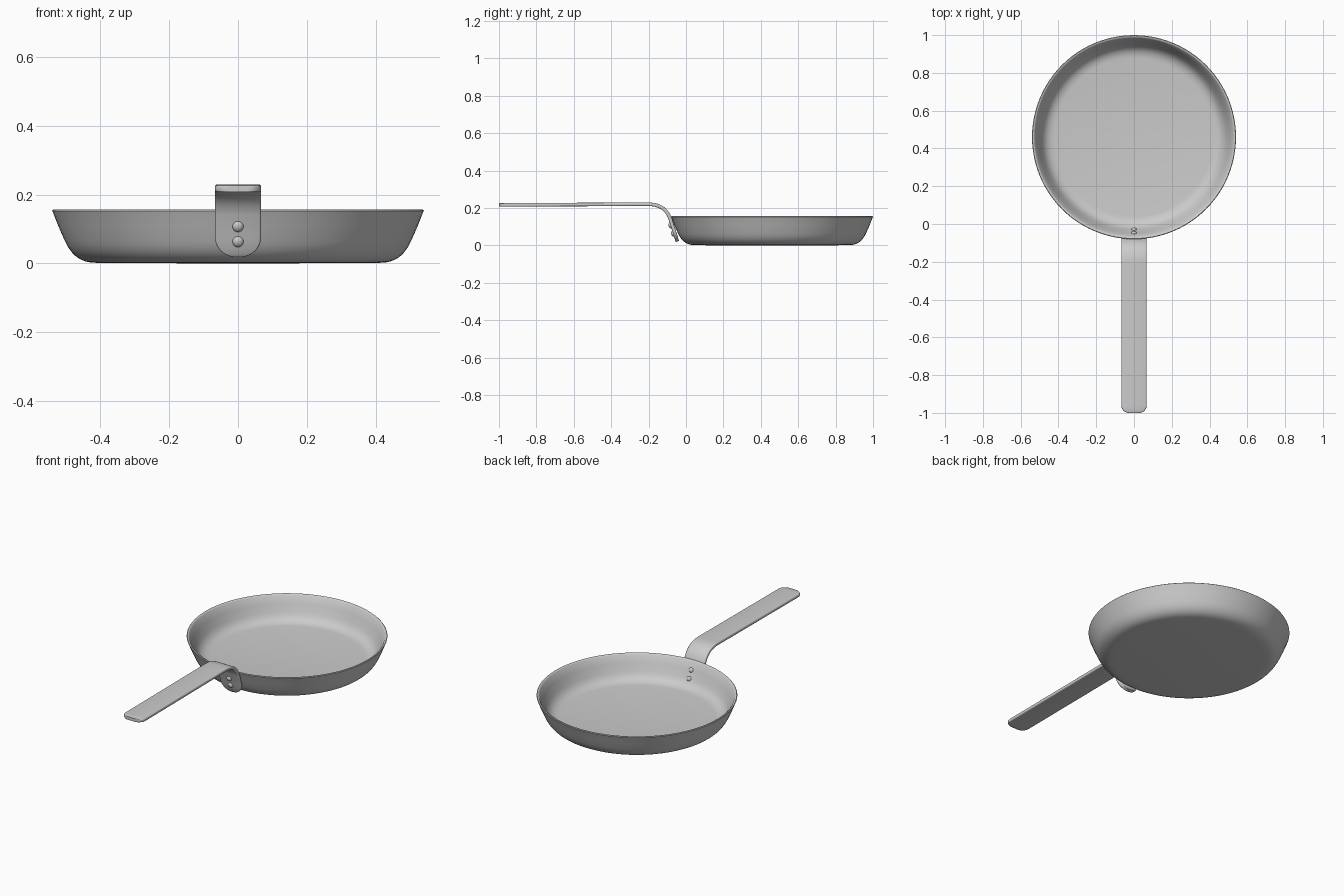
import bpy, bmesh, math
from mathutils import Vector

if "Cube" in bpy.data.objects:
    bpy.data.objects.remove(bpy.data.objects["Cube"])

PAN_Y = 0.46


def make_object(name, bm, angle=40):
    bmesh.ops.recalc_face_normals(bm, faces=bm.faces)
    me = bpy.data.meshes.new(name)
    bm.to_mesh(me)
    bm.free()
    ob = bpy.data.objects.new(name, me)
    bpy.context.collection.objects.link(ob)
    bpy.ops.object.select_all(action='DESELECT')
    ob.select_set(True)
    bpy.context.view_layer.objects.active = ob
    bpy.ops.object.shade_smooth_by_angle(angle=math.radians(angle))
    return ob


def bezier(p0, p1, p2, p3, n):
    pts = []
    for i in range(n + 1):
        t = i / n
        u = 1 - t
        pts.append(Vector(p0) * u**3 + Vector(p1) * 3 * u * u * t
                   + Vector(p2) * 3 * u * t * t + Vector(p3) * t**3)
    return pts


# Pan: closed wall profile (radius, height) spun around its own axis
outer = ([Vector((0, 0)), Vector((0.40, 0.001))]
         + bezier((0.43, 0.003), (0.465, 0.008), (0.487, 0.03), (0.503, 0.065), 8)
         + [Vector((0.522, 0.108)), Vector((0.538, 0.149)), Vector((0.540, 0.153))])
inner = ([Vector((0.537, 0.156)), Vector((0.530, 0.155)), Vector((0.525, 0.150)),
          Vector((0.508, 0.108))]
         + bezier((0.490, 0.067), (0.475, 0.035), (0.455, 0.020), (0.42, 0.017), 8)
         + [Vector((0, 0.015))])
bm = bmesh.new()
verts = [bm.verts.new((p.x, PAN_Y, p.y)) for p in outer + inner]
for p, v in zip(outer + inner, verts):
    v.co = (p.x, PAN_Y, p.y)
edges = [bm.edges.new(e) for e in zip(verts, verts[1:])]
bmesh.ops.spin(bm, geom=verts + edges, cent=(0, PAN_Y, 0), axis=(0, 0, 1),
               angle=math.tau, steps=96, use_duplicate=False)
bmesh.ops.remove_doubles(bm, verts=bm.verts, dist=1e-5)
make_object("pan_body", bm)

# Handle: flat bar lofted along a path in the (y, z) plane, ends rounded
HALF_W, HALF_T = 0.067, 0.0095
R_GRIP, R_FOOT = 0.04, 0.058
grip_start, bend = Vector((-1.0, 0.2165)), Vector((-0.21, 0.2205))
foot_top, foot_end = Vector((-0.085, 0.145)), Vector((-0.046, 0.021))
ease = [1 - math.cos(i * math.pi / 20) for i in range(11)]
grip_dir = (bend - grip_start).normalized()
foot_dir = (foot_end - foot_top).normalized()
path = [grip_start + grip_dir * R_GRIP * e for e in ease]
path += [grip_start.lerp(bend, t) for t in (0.3, 0.6, 0.9)]
path += bezier(bend, (-0.14, 0.221), (-0.105, 0.195), foot_top, 14)
path += [foot_end - foot_dir * R_FOOT * e for e in reversed(ease)]


def half_width(p):
    w = HALF_W
    for end, r in ((grip_start, R_GRIP), (foot_end, R_FOOT)):
        d = (p - end).length
        if d < r:
            w = HALF_W - r + math.sqrt(max(r * r - (r - d) ** 2, 0))
    return w


bm = bmesh.new()
rings = []
for i, p in enumerate(path):
    t = (path[min(i + 1, len(path) - 1)] - path[max(i - 1, 0)]).normalized()
    n = Vector((-t.y, t.x))
    w, b = half_width(p), 0.006
    ring = []
    for cx, cn, a0 in ((1, 1, 0), (-1, 1, 90), (-1, -1, 180), (1, -1, 270)):
        for k in range(4):
            a = math.radians(a0 + 30 * k)
            x = cx * (w - b) + b * math.cos(a)
            h = cn * (HALF_T - b) + b * math.sin(a)
            q = p + n * h
            ring.append(bm.verts.new((x, q.x, q.y)))
    rings.append(ring)
for a, c in zip(rings, rings[1:]):
    for j in range(len(a)):
        k = (j + 1) % len(a)
        bm.faces.new((a[j], a[k], c[k], c[j]))
bm.faces.new(rings[0])
bm.faces.new(rings[-1])
make_object("handle", bm)

# Rivets: domed heads on the handle foot and inside the pan wall
tilt = Vector((0, -foot_dir.y, foot_dir.x)).to_track_quat('Z', 'Y')
for label, y, z, r in (("outer_upper", -0.083, 0.107, 0.016),
                       ("outer_lower", -0.069, 0.063, 0.016),
                       ("inner_upper", -0.048, 0.108, 0.014),
                       ("inner_lower", -0.029, 0.063, 0.014)):
    bm = bmesh.new()
    bmesh.ops.create_uvsphere(bm, u_segments=24, v_segments=12, radius=r)
    for v in bm.verts:
        v.co.z *= 0.65
        v.co = tilt @ v.co + Vector((0, y, z))
    make_object("rivet_" + label, bm)
